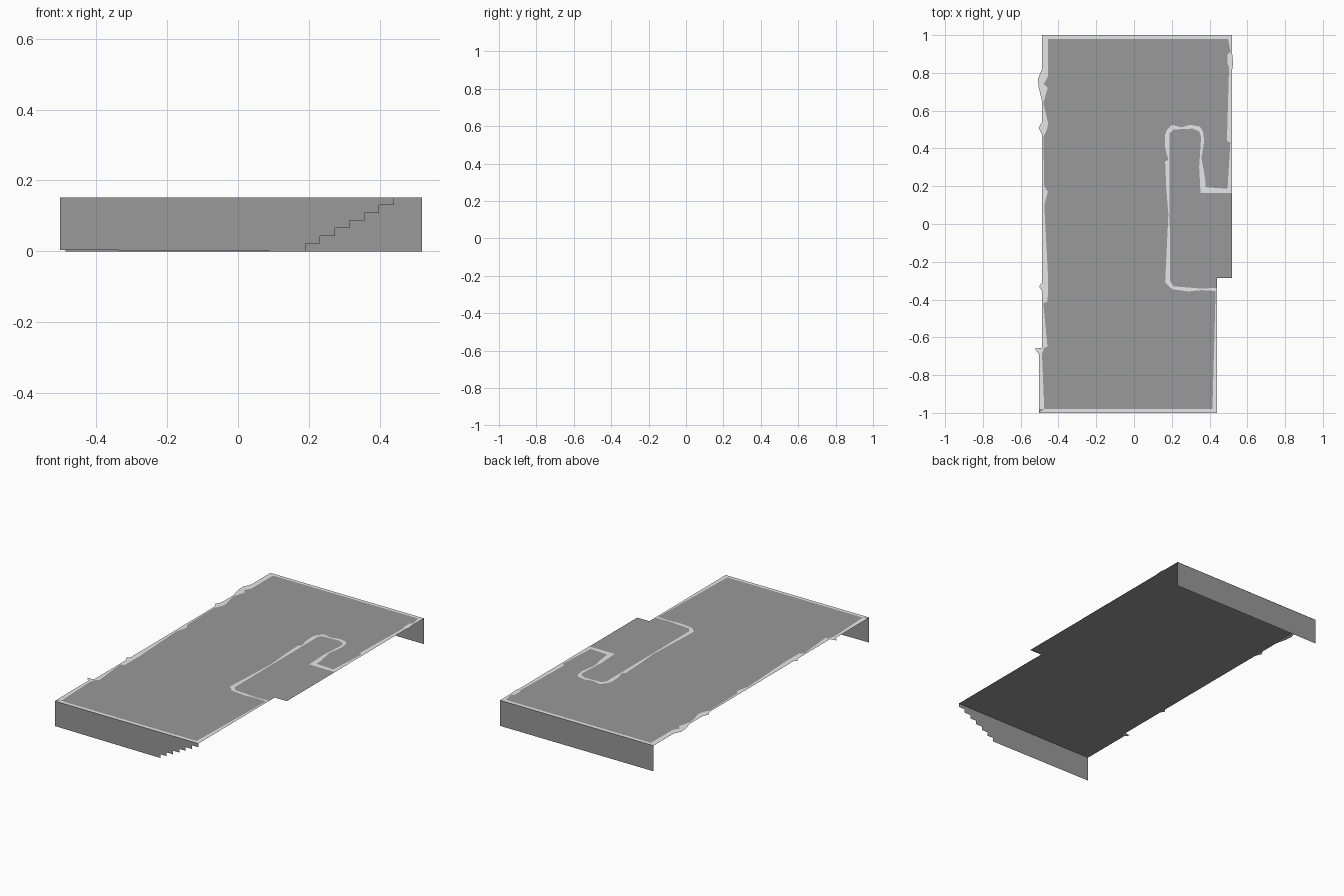
import bpy, bmesh


def material(name, v):
    m = bpy.data.materials.new(name)
    m.diffuse_color = (v, v, v, 1)
    return m


GREY = material("stone_grey", 0.32)
PALE = material("pale_edging", 0.8)
TOP = 0.152
TRIM = TOP + 0.001


def sheet(name, points, mat):
    """One flat face through the points, wound to face outwards."""
    bm = bmesh.new()
    face = bm.faces.new([bm.verts.new(p) for p in points])
    bm.normal_update()
    n = face.normal
    cy = face.calc_center_median().y
    if (abs(n.z) > 0.5 and n.z < 0) or (abs(n.y) > 0.5 and n.y * cy < 0):
        bmesh.ops.reverse_faces(bm, faces=[face])
    bmesh.ops.triangulate(bm, faces=bm.faces[:])
    me = bpy.data.meshes.new(name)
    bm.to_mesh(me)
    bm.free()
    me.materials.append(mat)
    ob = bpy.data.objects.new(name, me)
    bpy.context.collection.objects.link(ob)
    return ob


def flat(points, z):
    return [(x, y, z) for x, y in points]


# platform deck with the jutting landing on the right
sheet("deck", flat([(-0.487, 1), (-0.487, -0.67), (-0.503, -0.69), (-0.503, -1),
                    (0.44, -1), (0.44, -0.285), (0.52, -0.285), (0.52, 1)], TOP), GREY)

# back wall: plain
sheet("back_wall", [(-0.487, 1, 0), (0.52, 1, 0), (0.52, 1, TOP), (-0.487, 1, TOP)], GREY)

# front wall: right end follows the underside of a staircase
profile = [(-0.503, TOP), (-0.503, 0.004), (0.1, 0)]
for i in range(7):
    x = 0.19 + i * (0.25 / 6)
    profile += [(x, i * TOP / 7), (x, (i + 1) * TOP / 7)]
sheet("front_wall", [(x, -1, z) for x, z in profile], GREY)

# pale edging along the straight ends
sheet("back_edging", flat([(-0.487, 0.98), (0.498, 0.98), (0.52, 1), (-0.487, 1)], TRIM), PALE)
sheet("front_edging", flat([(-0.503, -1), (0.44, -1), (0.415, -0.98), (-0.475, -0.98)], TRIM), PALE)

# ragged left edging: outer line going down, inner line back up
left_outer = [(-0.487, 0.98), (-0.487, 0.82), (-0.508, 0.77), (-0.506, 0.73), (-0.487, 0.65),
              (-0.487, 0.54), (-0.505, 0.51), (-0.487, 0.475), (-0.487, -0.31), (-0.503, -0.33),
              (-0.487, -0.355), (-0.487, -0.655), (-0.525, -0.66), (-0.503, -0.69), (-0.503, -0.98)]
left_inner = [(-0.475, -0.98), (-0.487, -0.69), (-0.476, -0.655), (-0.458, -0.65), (-0.48, -0.42),
              (-0.457, -0.41), (-0.455, -0.28), (-0.475, 0.1), (-0.456, 0.17), (-0.475, 0.2),
              (-0.48, 0.46), (-0.457, 0.51), (-0.456, 0.54), (-0.48, 0.64), (-0.457, 0.72),
              (-0.478, 0.74), (-0.456, 0.78), (-0.456, 0.98)]
sheet("left_edging", flat(left_outer + left_inner, TRIM), PALE)

# right edging, back and front stretches
sheet("right_back_edging", flat([
    (0.52, 1), (0.52, 0.9), (0.525, 0.85), (0.52, 0.82), (0.52, 0.165), (0.495, 0.185),
    (0.51, 0.43), (0.492, 0.44), (0.503, 0.83), (0.495, 0.85), (0.495, 0.9),
    (0.512, 0.91), (0.498, 0.98)], TRIM), PALE)
sheet("right_front_edging", flat([
    (0.44, -0.355), (0.44, -1), (0.415, -0.98), (0.432, -0.355)], TRIM), PALE)

# hooked edging around the stair landing
hook_outer = [(0.52, 0.165), (0.52, 0.185), (0.38, 0.195), (0.375, 0.25), (0.357, 0.35),
              (0.372, 0.44), (0.365, 0.49), (0.35, 0.515), (0.3, 0.525), (0.25, 0.512),
              (0.2, 0.525), (0.175, 0.5), (0.163, 0.47), (0.165, 0.4), (0.182, 0.34),
              (0.165, 0.33), (0.17, 0.2), (0.182, 0.05), (0.17, -0.2), (0.165, -0.31),
              (0.2, -0.345), (0.29, -0.357), (0.36, -0.35), (0.44, -0.355)]
hook_inner = [(0.44, -0.338), (0.36, -0.342), (0.21, -0.33), (0.19, -0.3), (0.188, 0.48),
              (0.21, 0.5), (0.31, 0.505), (0.345, 0.49), (0.355, 0.46), (0.345, 0.3),
              (0.352, 0.165)]
sheet("landing_edging", flat(hook_outer + hook_inner, TRIM), PALE)
